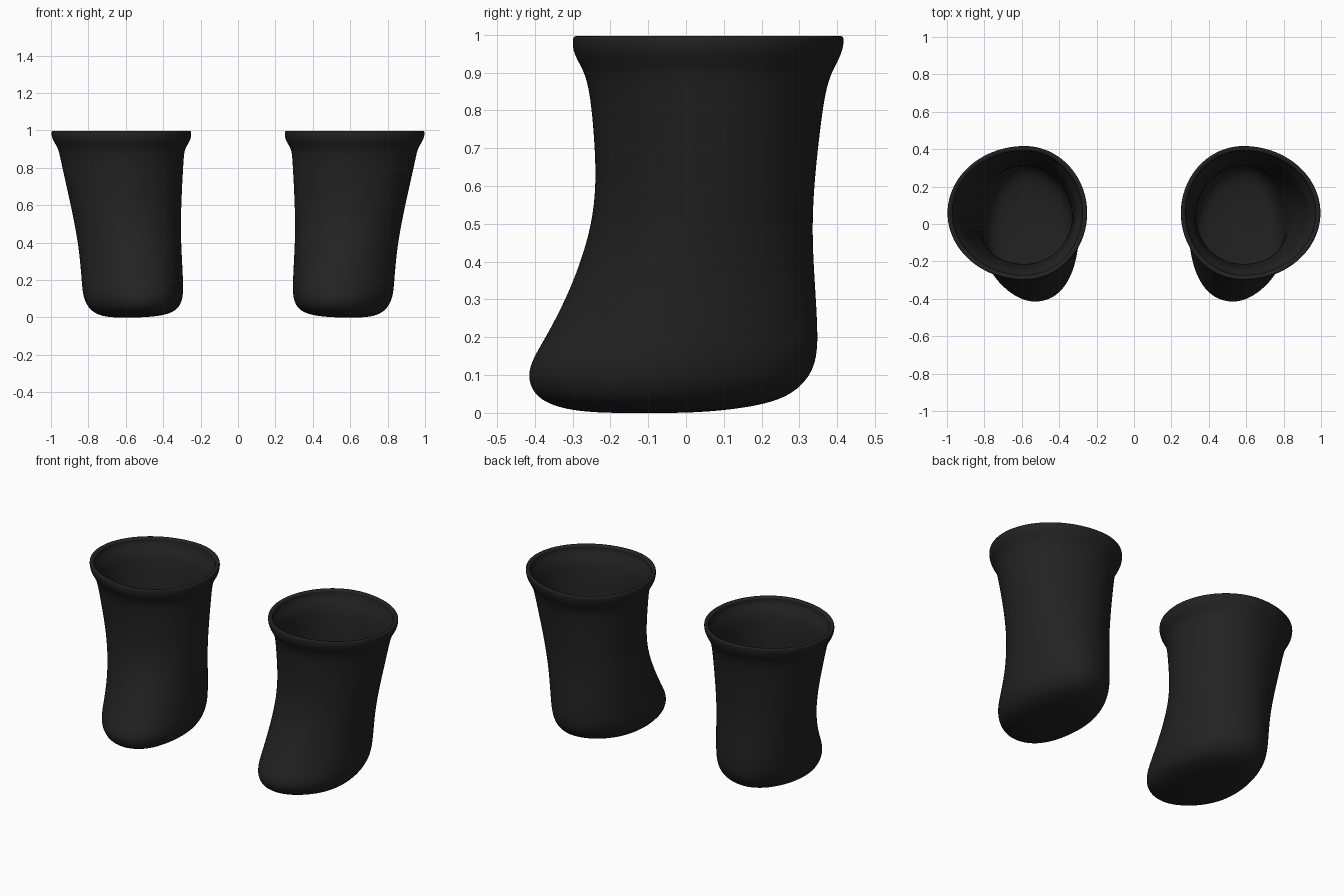
import bpy, bmesh, math

black = bpy.data.materials.new("matte_black")
black.diffuse_color = (0.016, 0.016, 0.016, 1)

CX = 0.585   # centre line of each boot
# height, front y, back y, inner x, outer x, sideways toe shift
SECTIONS = [
    (0.000, -0.22, 0.00, 0.52, 0.67, -0.02),
    (0.006, -0.30, 0.10, 0.43, 0.72, -0.04),
    (0.022, -0.362, 0.21, 0.36, 0.765, -0.05),
    (0.050, -0.405, 0.285, 0.316, 0.80, -0.055),
    (0.100, -0.422, 0.332, 0.295, 0.825, -0.055),
    (0.150, -0.403, 0.347, 0.292, 0.833, -0.055),
    (0.200, -0.372, 0.350, 0.293, 0.837, -0.05),
    (0.300, -0.319, 0.345, 0.298, 0.845, -0.04),
    (0.400, -0.279, 0.338, 0.303, 0.857, -0.025),
    (0.500, -0.250, 0.335, 0.305, 0.875, -0.01),
    (0.600, -0.239, 0.340, 0.302, 0.895, 0),
    (0.700, -0.242, 0.350, 0.298, 0.918, 0),
    (0.800, -0.250, 0.362, 0.292, 0.940, 0),
    (0.860, -0.259, 0.373, 0.289, 0.953, 0),
    (0.900, -0.270, 0.386, 0.283, 0.962, 0),
    (0.930, -0.287, 0.403, 0.264, 0.980, 0),
    (0.958, -0.300, 0.415, 0.250, 0.996, 0),
    (0.988, -0.302, 0.420, 0.248, 1.000, 0),
    (1.000, -0.296, 0.415, 0.253, 0.995, 0),
]
N = 40


def boot(name, side):
    bm = bmesh.new()
    rings = []
    for z, front, back, inner, outer, shift in SECTIONS:
        ring = []
        cy, ry = (front + back) / 2, (back - front) / 2
        for i in range(N):
            a = 2 * math.pi * i / N
            c, s = math.cos(a), math.sin(a)
            # different half widths towards the inner and outer side
            x = CX + c * (outer - CX if c > 0 else CX - inner)
            x += shift * max(0, -s) ** 2
            ring.append(bm.verts.new((side * x, cy + ry * s, z)))
        rings.append(ring)
    # walls and sole
    for low, high in zip(rings, rings[1:]):
        for i in range(N):
            j = (i + 1) % N
            bm.faces.new((low[i], low[j], high[j], high[i]))
    centre = bm.verts.new((side * 0.59, -0.11, 0))
    for i in range(N):
        bm.faces.new((centre, rings[0][(i + 1) % N], rings[0][i]))
    if side < 0:
        bmesh.ops.reverse_faces(bm, faces=bm.faces[:])
    for f in bm.faces:
        f.smooth = True
    mesh = bpy.data.meshes.new(name)
    bm.to_mesh(mesh)
    bm.free()
    mesh.materials.append(black)
    ob = bpy.data.objects.new(name, mesh)
    bpy.context.collection.objects.link(ob)
    # hollow shaft with a rounded rim
    shell = ob.modifiers.new("shell", 'SOLIDIFY')
    shell.thickness = 0.026
    shell.offset = -1
    smooth = ob.modifiers.new("smooth", 'SUBSURF')
    smooth.levels = smooth.render_levels = 2


boot("right_boot", 1)
boot("left_boot", -1)
